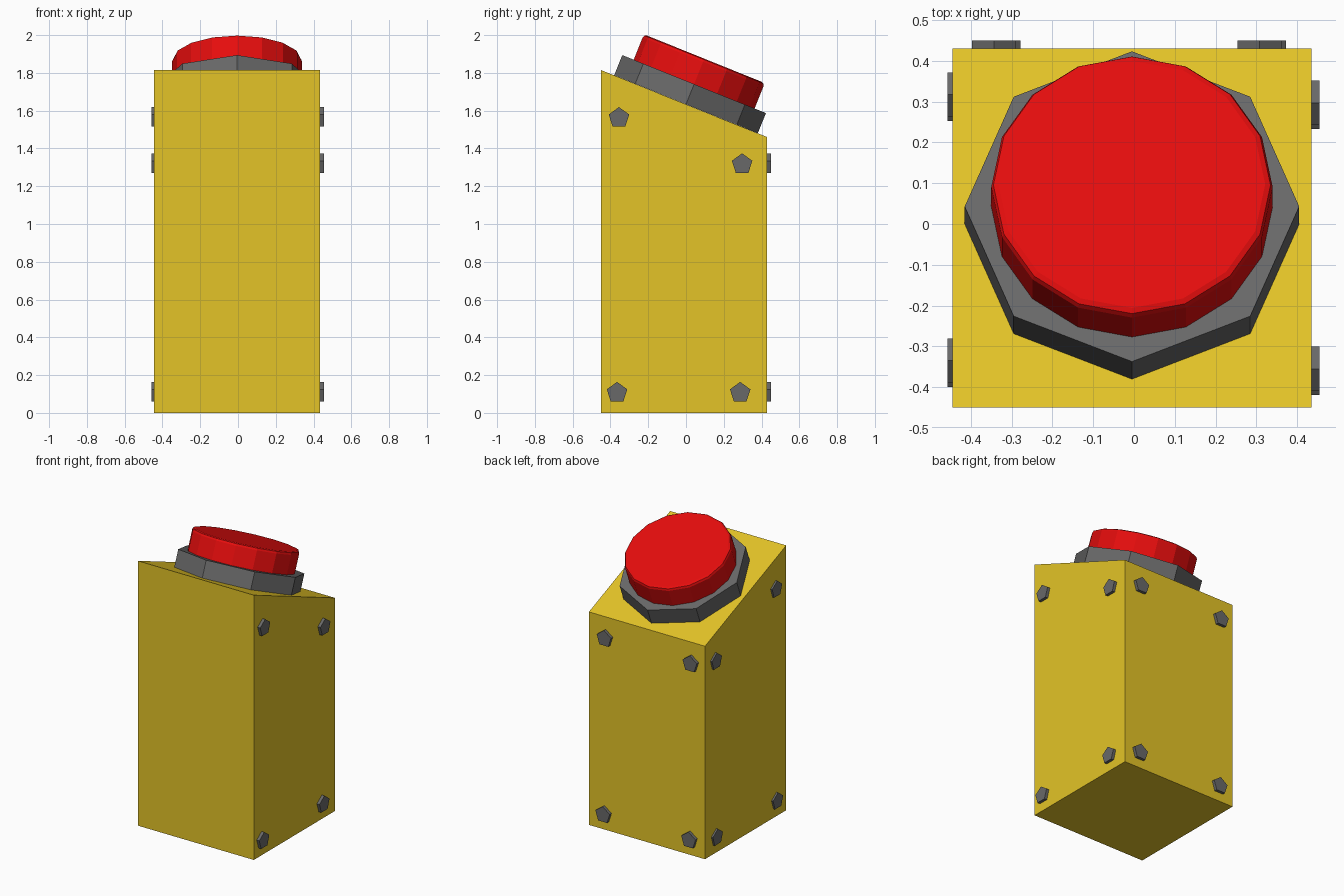
import bpy, bmesh
from math import sin, cos, pi, atan2
from mathutils import Matrix, Vector

cube = bpy.data.objects.get("Cube")
if cube:
    bpy.data.objects.remove(cube, do_unlink=True)


def material(name, rgb):
    m = bpy.data.materials.new(name)
    m.use_nodes = True
    m.diffuse_color = (*rgb, 1)
    m.node_tree.nodes["Principled BSDF"].inputs["Base Color"].default_value = (*rgb, 1)
    return m


yellow = material("yellow paint", (0.77, 0.55, 0.02))
grey = material("grey metal", (0.14, 0.14, 0.14))
red = material("red plastic", (0.79, 0.004, 0.004))


def finish(name, bm, mat, matrix=None):
    mesh = bpy.data.meshes.new(name)
    bm.to_mesh(mesh)
    bm.free()
    mesh.materials.append(mat)
    obj = bpy.data.objects.new(name, mesh)
    if matrix:
        obj.matrix_world = matrix
    bpy.context.collection.objects.link(obj)
    return obj


def prism(name, sides, radius, height, centre, normal, mat, bevel=0):
    """Regular prism along normal, with one corner pointing up."""
    bm = bmesh.new()
    ring = [(radius * cos(pi / 2 + 2 * pi * i / sides),
             radius * sin(pi / 2 + 2 * pi * i / sides)) for i in range(sides)]
    low = [bm.verts.new((x, y, 0)) for x, y in ring]
    high = [bm.verts.new((x, y, height)) for x, y in ring]
    bm.faces.new(low[::-1])
    top = bm.faces.new(high)
    for i in range(sides):
        j = (i + 1) % sides
        bm.faces.new((low[i], low[j], high[j], high[i]))
    if bevel:
        bmesh.ops.bevel(bm, geom=list(top.edges), offset=bevel, segments=2,
                        profile=0.5, affect='EDGES')
    w = normal.normalized()
    u = Vector((0, 0, 1)).cross(w).normalized()
    v = w.cross(u)
    frame = Matrix((u, v, w)).transposed().to_4x4()
    return finish(name, bm, mat, Matrix.Translation(centre) @ frame)


# Pedestal with a sloping top, tall at the front
LEFT, RIGHT, FRONT, BACK = -0.445, 0.435, -0.45, 0.43
Z_FRONT, Z_BACK = 1.815, 1.46
bm = bmesh.new()
bmesh.ops.create_cube(bm, size=1)
for vert in bm.verts:
    x, y, z = vert.co
    vert.co.x = RIGHT if x > 0 else LEFT
    vert.co.y = BACK if y > 0 else FRONT
    vert.co.z = 0 if z < 0 else (Z_BACK if y > 0 else Z_FRONT)
finish("pedestal", bm, yellow)

# Collar and push button, square to the sloping top
tilt = atan2(Z_FRONT - Z_BACK, BACK - FRONT)
up = Vector((0, sin(tilt), cos(tilt)))
seat = Vector((-0.005, 0, 1.634))
prism("button_collar", 8, 0.41, 0.115, seat, up, grey)
prism("push_button", 16, 0.345, 0.148, seat + up * 0.112, up, red, bevel=0.018)


# Five-sided bolts near the corners of the sides and back
def bolt(name, centre, normal, out):
    prism(name, 5, 0.057, out + 0.02, Vector(centre) - 0.02 * Vector(normal),
          Vector(normal), grey)


LOW = 0.107
for level, shift, z_f, z_b in (("upper", 0, 1.562, 1.317), ("lower", -0.01, LOW, LOW)):
    for end, y, z in (("front", -0.355, z_f), ("back", 0.297, z_b)):
        bolt(f"right_{level}_{end}_bolt", (RIGHT, y + shift, z), (1, 0, 0), 0.02)
        bolt(f"left_{level}_{end}_bolt", (LEFT, y + shift + 0.02, z), (-1, 0, 0), 0.012)
    for end, x in (("left", -0.343), ("right", 0.308)):
        bolt(f"back_{level}_{end}_bolt", (x - shift, BACK, z_b), (0, 1, 0), 0.02)
